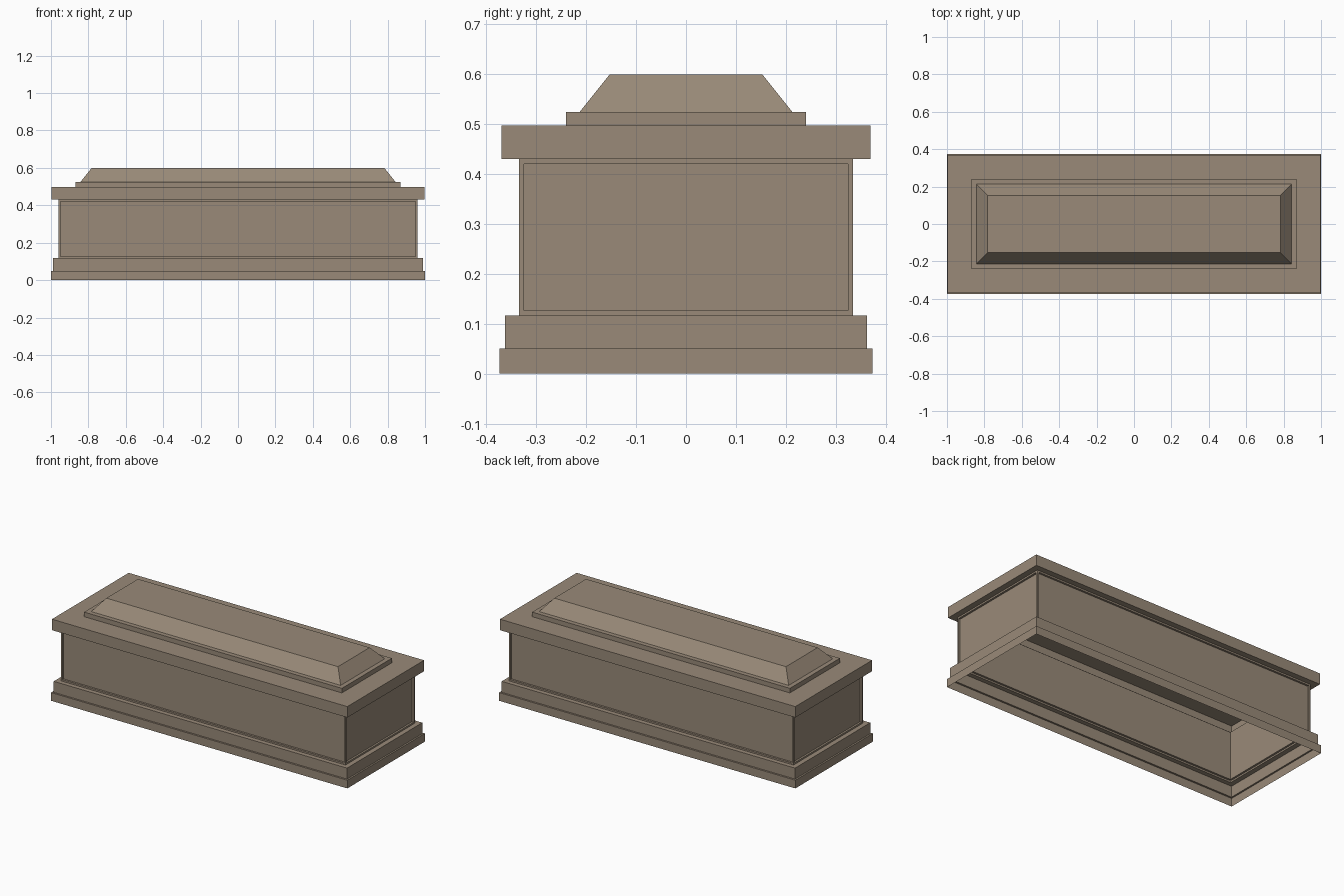
import bpy, bmesh

if "Cube" in bpy.data.objects:
    bpy.data.objects.remove(bpy.data.objects["Cube"])

# One weathered stone colour
stone = bpy.data.materials.new("brown stone")
stone.diffuse_color = (0.32, 0.255, 0.19, 1)
stone.use_nodes = True
stone.node_tree.nodes["Principled BSDF"].inputs["Base Color"].default_value = stone.diffuse_color


def finish(bm, name):
    bmesh.ops.recalc_face_normals(bm, faces=bm.faces)
    mesh = bpy.data.meshes.new(name)
    bm.to_mesh(mesh)
    bm.free()
    mesh.materials.append(stone)
    obj = bpy.data.objects.new(name, mesh)
    bpy.context.collection.objects.link(obj)
    return obj


def shell(name, rings, cap=False):
    """Skin stacked rectangles (half x, half y, z); the underside stays open."""
    bm = bmesh.new()
    loops = [[bm.verts.new((sx * x, sy * y, z))
              for sx, sy in ((-1, -1), (1, -1), (1, 1), (-1, 1))]
             for x, y, z in rings]
    walls = []
    for a, b in zip(loops, loops[1:]):
        for i in range(4):
            j = (i + 1) % 4
            walls.append(bm.faces.new((a[i], a[j], b[j], b[i])))
    if cap:
        bm.faces.new(loops[-1])
    return bm, walls


# Stepped plinth
bm, _ = shell("plinth", [(1.0, 0.374, 0), (1.0, 0.374, 0.05), (0.99, 0.363, 0.05),
                         (0.99, 0.363, 0.117), (0.96, 0.335, 0.117)])
finish(bm, "plinth")

# Chest walls with a recessed panel on each side
bm, walls = shell("chest", [(0.96, 0.335, 0.117), (0.96, 0.335, 0.43)])
bmesh.ops.recalc_face_normals(bm, faces=bm.faces)
bmesh.ops.inset_individual(bm, faces=walls, thickness=0.014, depth=0)
bmesh.ops.inset_individual(bm, faces=walls, thickness=0.0, depth=-0.012)
finish(bm, "chest")

# Overhanging slab, small step and bevelled lid
bm, _ = shell("lid", [(0.96, 0.335, 0.43), (0.997, 0.37, 0.43), (0.997, 0.37, 0.497),
                      (0.87, 0.241, 0.497), (0.87, 0.241, 0.525), (0.842, 0.213, 0.525),
                      (0.782, 0.153, 0.6)], cap=True)
finish(bm, "lid")
